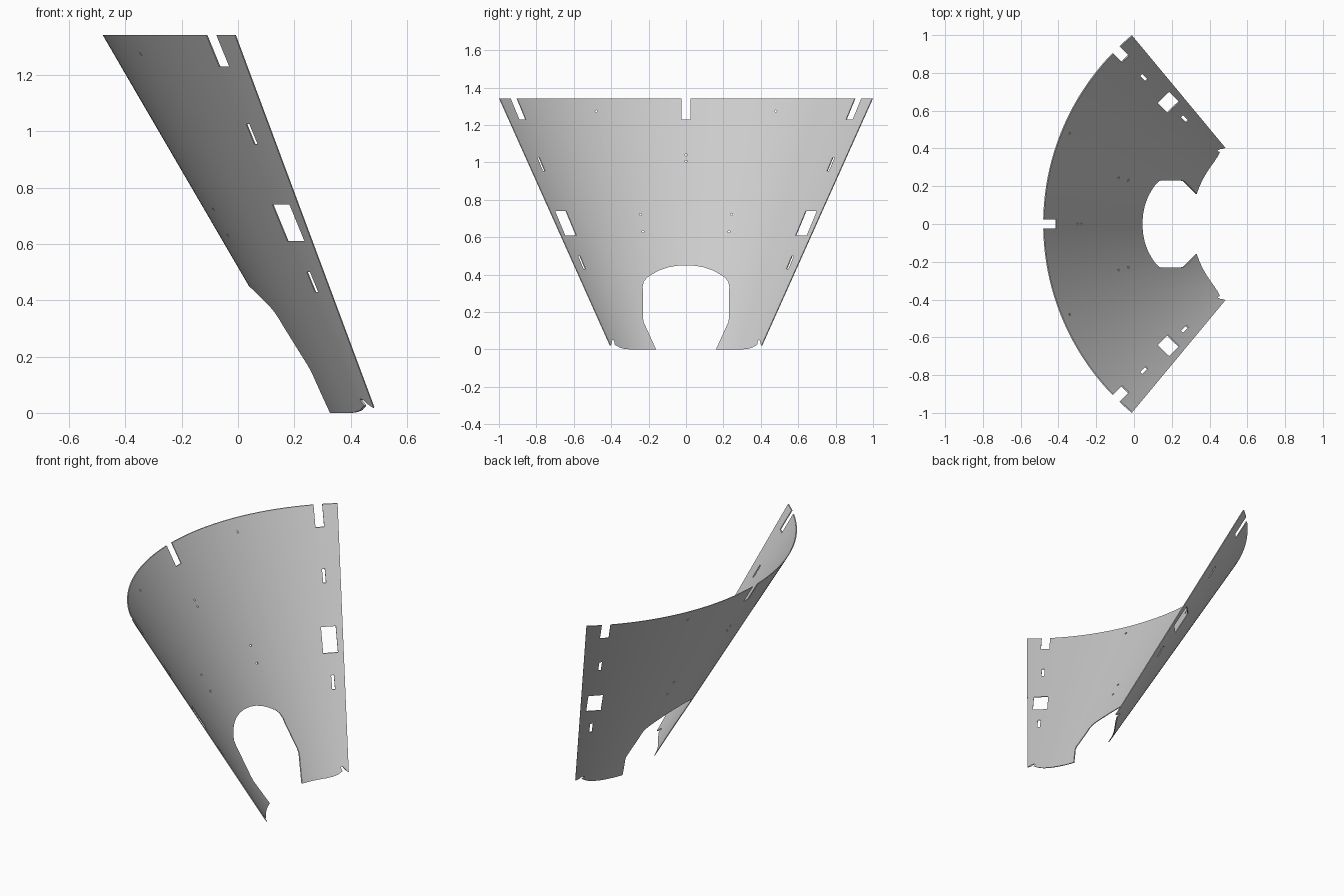
import bpy, bmesh, math

cube = bpy.data.objects.get("Cube")
if cube:
    bpy.data.objects.remove(cube, do_unlink=True)

AXIS_X = 0.819                  # vertical cone axis
HEIGHT = 1.342
R_LOW, R_TOP = 0.518, 1.30      # outer radii of the cone
HALF = math.asin(1.0 / R_TOP)   # half of the sweep
THICK = 0.006
SEGS = 72
SLOT = math.radians(45.3)       # line of the side slots


def polar(r, angle, side=0.0):
    """Point at radius r and sideways offset, turned about the cone axis."""
    return (AXIS_X - r * math.cos(angle) + side * math.sin(angle),
            r * math.sin(angle) + side * math.cos(angle))


def make_object(name, bm):
    bmesh.ops.recalc_face_normals(bm, faces=bm.faces)
    mesh = bpy.data.meshes.new(name)
    bm.to_mesh(mesh)
    bm.free()
    obj = bpy.data.objects.new(name, mesh)
    bpy.context.collection.objects.link(obj)
    return obj


# Curved sheet: a closed ring of four corners swept about the axis
bm = bmesh.new()
corners = [(R_LOW, 0), (R_TOP, HEIGHT), (R_TOP - THICK, HEIGHT), (R_LOW - THICK, 0)]
rings = []
for i in range(SEGS + 1):
    a = -HALF + 2 * HALF * i / SEGS
    rings.append([bm.verts.new((*polar(r, a), z)) for r, z in corners])
for p, q in zip(rings, rings[1:]):
    for k in range(4):
        n = (k + 1) % 4
        bm.faces.new((p[k], p[n], q[n], q[k]))
bm.faces.new(rings[0])
bm.faces.new(rings[-1])
sheet = make_object("curved_sheet", bm)

# Cutters: flat profiles pushed outwards through the sheet
cut = bmesh.new()


def prism(profile, angle=0.0, start=0.1):
    ends = [[cut.verts.new((*polar(r, angle, s), z)) for s, z in profile]
            for r in (start, 1.6)]
    cut.faces.new(ends[0])
    cut.faces.new(ends[1])
    for k in range(len(profile)):
        n = (k + 1) % len(profile)
        cut.faces.new((ends[0][k], ends[0][n], ends[1][n], ends[1][k]))


def box(width, low, high):
    w = width / 2
    return [(-w, low), (w, low), (w, high), (-w, high)]


def pin_hole(y, z, r=0.006):
    prism([(y + r * math.cos(k * math.pi / 4), z + r * math.sin(k * math.pi / 4))
           for k in range(8)])


# Arched opening at the bottom
arch = [(0.137, -0.05), (0.16, 0), (0.226, 0.145), (0.23, 0.17), (0.23, 0.31), (0.232, 0.335),
        (0.226, 0.362), (0.21, 0.382), (0.18, 0.403), (0.14, 0.424),
        (0.095, 0.439), (0.05, 0.447)]
prism(arch + [(0, 0.45)] + [(-y, z) for y, z in reversed(arch)])

# Middle top slot and the pin holes
prism(box(0.05, 1.23, 1.5))
for z in (1.04, 1.005):
    pin_hole(0, z)

# Shaped lower corners with a small notch
corner = [(0.30, -0.05), (0.30, 0), (0.33, 0.003), (0.355, 0.01), (0.372, 0.02), (0.382, 0.026),
          (0.384, 0.045), (0.39, 0.051), (0.396, 0.045), (0.398, 0.03),
          (0.405, 0.018), (0.42, 0.013), (0.47, 0.013), (0.47, -0.05)]
for sign in (-1, 1):
    prism([(sign * y, z) for y, z in corner])
    for y, z in ((0.48, 1.273), (0.243, 0.722), (0.23, 0.63)):
        pin_hole(sign * y, z)
    # Top slot, window and two slits along each side
    for width, low, high in ((0.05, 1.23, 1.5), (0.016, 0.955, 1.025),
                             (0.085, 0.61, 0.74), (0.016, 0.43, 0.50)):
        prism(box(width, low, high), sign * SLOT, 0.6)

cutter = make_object("cutter", cut)
cutter.hide_render = True

# Cut the sheet, then drop the cutter
mod = sheet.modifiers.new("openings", 'BOOLEAN')
mod.operation = 'DIFFERENCE'
mod.solver = 'EXACT'
mod.use_self = True
mod.object = cutter
bpy.ops.object.select_all(action='DESELECT')
sheet.select_set(True)
bpy.context.view_layer.objects.active = sheet
bpy.ops.object.modifier_apply(modifier=mod.name)
bpy.data.objects.remove(cutter, do_unlink=True)
bpy.ops.object.shade_smooth_by_angle(angle=math.radians(30))

# Plain grey finish
grey = bpy.data.materials.new("light grey")
grey.use_nodes = True
colour = (0.6, 0.6, 0.6, 1)
grey.diffuse_color = colour
grey.node_tree.nodes["Principled BSDF"].inputs["Base Color"].default_value = colour
sheet.data.materials.clear()
sheet.data.materials.append(grey)
